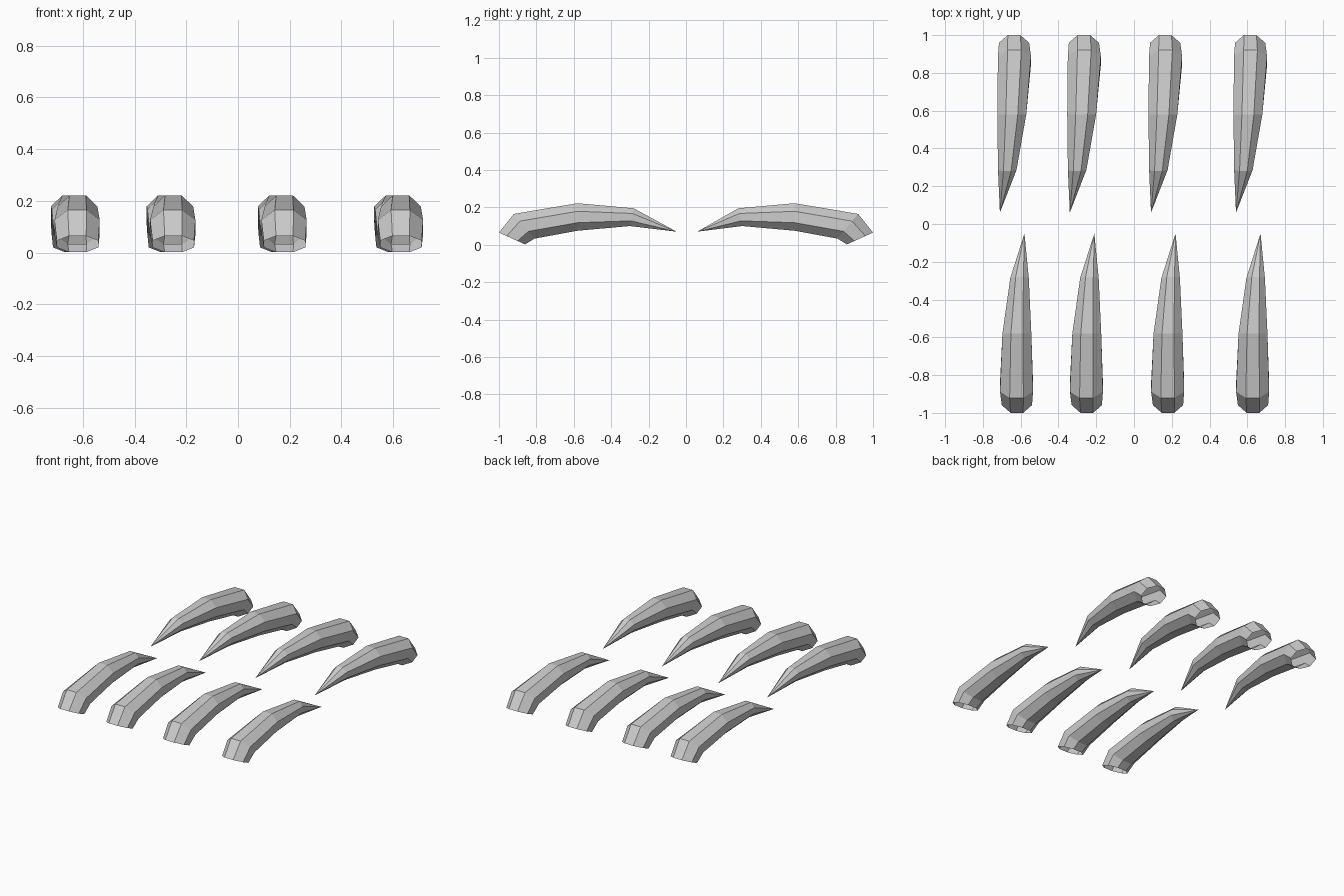
import bpy, bmesh, math

if "Cube" in bpy.data.objects:
    bpy.data.objects.remove(bpy.data.objects["Cube"])

SIDES = 8
COLUMNS = (0.0, 0.37, 0.80, 1.25)   # spacing of the claws along x

# Side profile from the open root to the last ring: top (y, z), bottom (y, z), width
RINGS = (
    ((1.00, 0.065), (0.86, 0.002), 0.16),
    ((0.92, 0.165), (0.81, 0.033), 0.175),
    ((0.58, 0.222), (0.58, 0.075), 0.153),
    ((0.28, 0.195), (0.30, 0.100), 0.098),
)

# Sideways sweep of each row: ring centres in x, then the tip
ROWS = {
    "back_claw": (1, (-0.635, -0.633, -0.647, -0.671), (-0.71, 0.06)),
    "front_claw": (-1, (-0.620, -0.622, -0.620, -0.606), (-0.58, 0.05)),
}


def make_claw(name, direction, centres, tip, offset):
    """Open-rooted octagonal horn swept through the rings to a point."""
    bm = bmesh.new()
    loops = []
    r = 1 / math.cos(math.pi / SIDES)
    for (top, bottom, width), cx in zip(RINGS, centres):
        loop = []
        for i in range(SIDES):
            a = math.tau * (i + 0.5) / SIDES
            t = 0.5 + 0.5 * r * math.sin(a)
            x = cx + offset + 0.5 * width * r * math.cos(a)
            y = bottom[0] + (top[0] - bottom[0]) * t
            z = bottom[1] + (top[1] - bottom[1]) * t
            loop.append(bm.verts.new((x, y * direction, z)))
        loops.append(loop)
    point = bm.verts.new((tip[0] + offset, tip[1] * direction, 0.07))
    for i in range(SIDES):
        j = (i + 1) % SIDES
        for a, b in zip(loops, loops[1:]):
            bm.faces.new((a[i], a[j], b[j], b[i]))
        bm.faces.new((loops[-1][i], loops[-1][j], point))
    bmesh.ops.recalc_face_normals(bm, faces=bm.faces)
    mesh = bpy.data.meshes.new(name)
    bm.to_mesh(mesh)
    bm.free()
    bpy.context.collection.objects.link(bpy.data.objects.new(name, mesh))


# Two facing rows of four claws
for row, (direction, centres, tip) in ROWS.items():
    for n, offset in enumerate(COLUMNS, 1):
        make_claw(f"{row}_{n}", direction, centres, tip, offset)
